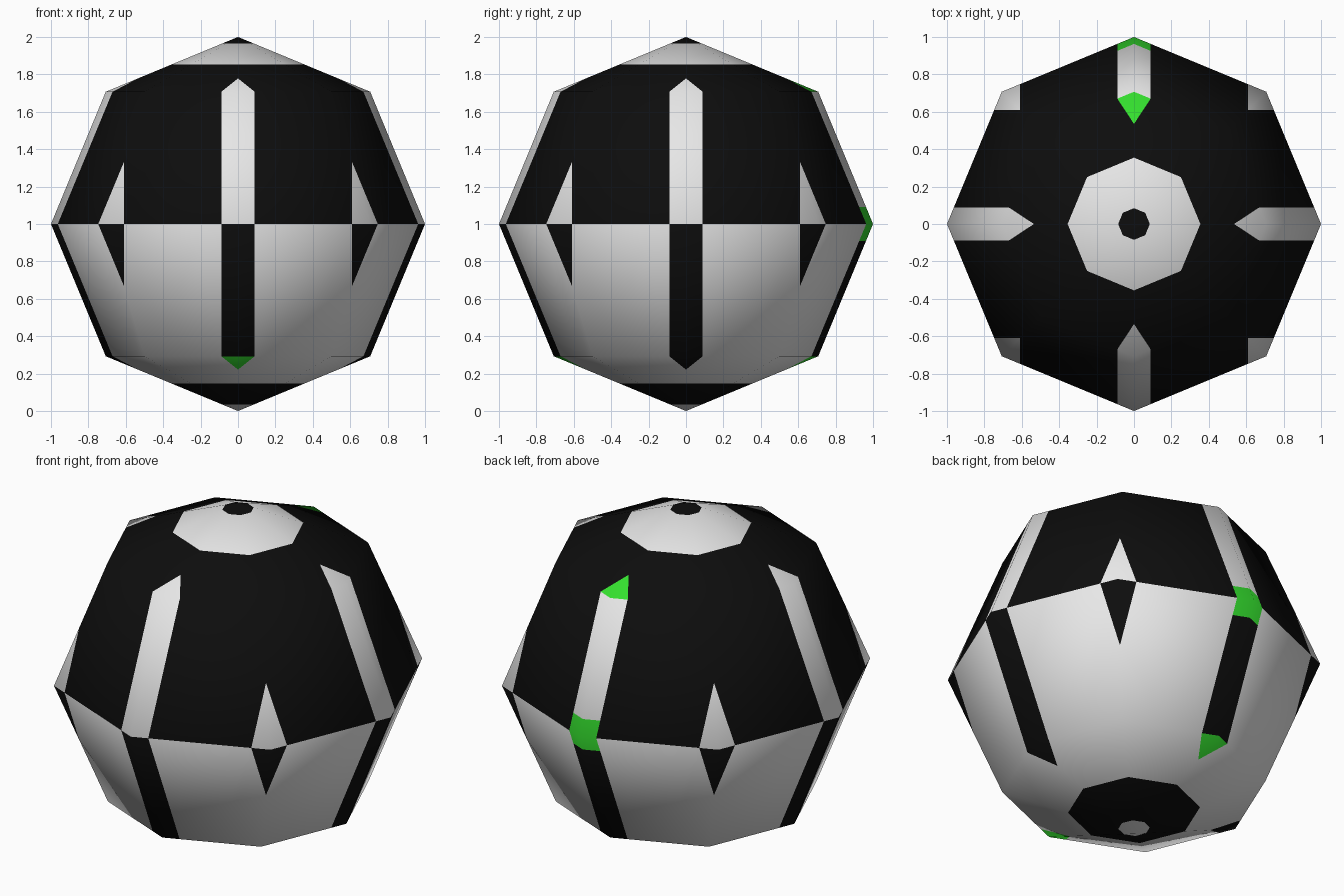
import bpy, bmesh
from mathutils import Vector

if "Cube" in bpy.data.objects:
    bpy.data.objects.remove(bpy.data.objects["Cube"])

W = 0.088            # half width of the stripes
TIP, SLOPE = 0.535, 1.52   # pointed stripe ends
CORNER = 0.61        # start of the diagonal diamonds
BAND, DOT = 0.853, 0.965   # polar cap heights
BELT = 0.09          # half height of the green belt patch
RING = 0.7072        # height of the upper and lower ring


def material(name, rgb):
    m = bpy.data.materials.new(name)
    m.diffuse_color = (*rgb, 1)
    m.use_nodes = True
    m.node_tree.nodes["Principled BSDF"].inputs["Base Color"].default_value = m.diffuse_color
    return m


BLACK, WHITE, GREEN = 0, 1, 2
mats = [material("black", (0.004, 0.004, 0.004)),
        material("white", (0.8, 0.8, 0.8)),
        material("green", (0.035, 0.75, 0.028))]

# Low-poly ball
bm = bmesh.new()
bmesh.ops.create_uvsphere(bm, u_segments=8, v_segments=4, radius=1)


def cut(point, normal):
    bmesh.ops.bisect_plane(bm, geom=bm.verts[:] + bm.edges[:] + bm.faces[:], dist=1e-5,
                           plane_co=Vector(point), plane_no=Vector(normal).normalized())


# Cut the outlines of the painted pattern into the surface
for s in (-1, 1):
    for d in (W, CORNER):
        cut((s * d, 0, 0), (1, 0, 0))
        cut((0, s * d, 0), (0, 1, 0))
    for h in (BELT, BAND, DOT):
        cut((0, 0, s * h), (0, 0, 1))
    for t in (-1, 1):
        cut((0, s * TIP, 0), (t * SLOPE, 1, 0))
        cut((s * TIP, 0, 0), (1, t * SLOPE, 0))


def colour(c):
    x, y, z = c
    a, b, h = max(abs(x), abs(y)), min(abs(x), abs(y)), abs(z)
    stripe = b < W and a > TIP + SLOPE * b
    # Green patches on the back stripe and the lower front tip
    if stripe and abs(x) < W:
        if y > 0 and (h < BELT or h > RING):
            return GREEN
        if y < 0 and z < -RING:
            return GREEN
    accent = stripe or b > CORNER or BAND < h < DOT
    return WHITE if accent == (z > 0) else BLACK


for f in bm.faces:
    f.material_index = colour(f.calc_center_median())
    f.smooth = True

mesh = bpy.data.meshes.new("patterned_ball")
bm.to_mesh(mesh)
bm.free()
for m in mats:
    mesh.materials.append(m)

# Smooth round shading, unaffected by the pattern cuts
mesh.normals_split_custom_set_from_vertices([v.co.normalized() for v in mesh.vertices])
for v in mesh.vertices:
    v.co.z += 1

ball = bpy.data.objects.new("patterned_ball", mesh)
bpy.context.collection.objects.link(ball)
